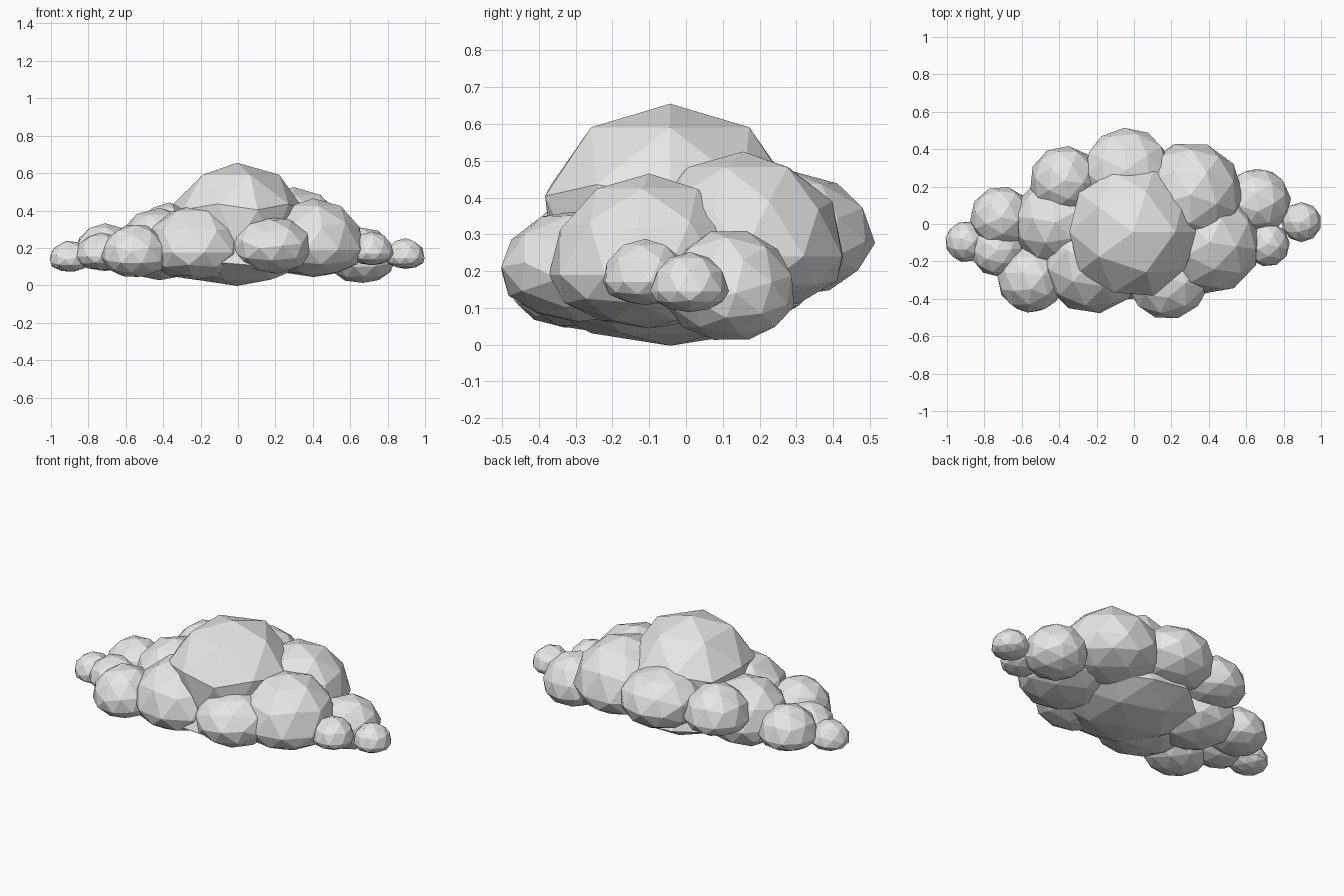
import bpy
import bmesh
import random
from mathutils import Matrix, Vector

cube = bpy.data.objects.get("Cube")
if cube:
    bpy.data.objects.remove(cube, do_unlink=True)

random.seed(4)

# Single flat grey for the whole cloud
grey = bpy.data.materials.new("cloud_grey")
grey.use_nodes = True
colour = (0.8, 0.8, 0.8, 1)
grey.diffuse_color = colour
grey.node_tree.nodes["Principled BSDF"].inputs["Base Color"].default_value = colour


def puff(name, x, y, z, r, tilt=0.0, rise=1.0, squash=0.53, waist=1.0, brim=1.0, spin=None):
    """Low-poly ball with separate heights above and below its middle ring."""
    bm = bmesh.new()
    bmesh.ops.create_icosphere(bm, subdivisions=2, radius=r)
    if spin is None:
        spin = random.uniform(0, 6)
    turn = Matrix.Rotation(tilt, 4, "X") @ Matrix.Rotation(spin, 4, "Z")
    bmesh.ops.transform(bm, matrix=turn, verts=bm.verts)
    for v in bm.verts:
        if abs(v.co.z) < 0.1 * r:
            v.co.xy *= waist
        elif 0 < v.co.z < 0.6 * r:
            v.co *= brim
        v.co.z *= rise if v.co.z > 0 else squash
        v.co += Vector((x, y, z))
    mesh = bpy.data.meshes.new(name)
    bm.to_mesh(mesh)
    bm.free()
    mesh.materials.append(grey)
    bpy.context.collection.objects.link(bpy.data.objects.new(name, mesh))


# Central mass, pinched where the surrounding puffs meet it
puff("main_puff", -0.005, -0.043, 0.225, 0.43, waist=0.74, brim=0.93, spin=0)

# Large puffs around the middle
puff("front_right_puff", -0.225, -0.205, 0.175, 0.275, rise=0.95)
puff("front_left_puff", 0.18, -0.285, 0.2, 0.225, 0.5, rise=0.75, squash=0.62)
puff("left_puff", 0.405, -0.1, 0.19, 0.275)
puff("back_left_puff", 0.3, 0.155, 0.24, 0.285)
puff("back_puff", -0.035, 0.275, 0.285, 0.24, 0.5, rise=0.78, squash=0.65)
puff("back_right_puff", -0.37, 0.23, 0.255, 0.188)
puff("right_puff", -0.42, 0.01, 0.18, 0.235, squash=0.65)

# Smaller puffs trailing to the right
puff("outer_right_puff", -0.71, 0.035, 0.165, 0.167)
puff("outer_front_right_puff", -0.55, -0.295, 0.15, 0.182, 0.3, squash=0.6)
puff("small_right_puff", -0.73, -0.14, 0.155, 0.142, rise=0.9)
puff("right_tip_puff", -0.9, -0.095, 0.13, 0.11, 0.4)

# Smaller puffs trailing to the left
puff("outer_left_puff", 0.66, 0.12, 0.135, 0.18, 0.3, squash=0.7)
puff("small_left_puff", 0.715, -0.11, 0.17, 0.118)
puff("left_tip_puff", 0.895, 0.01, 0.145, 0.107)
